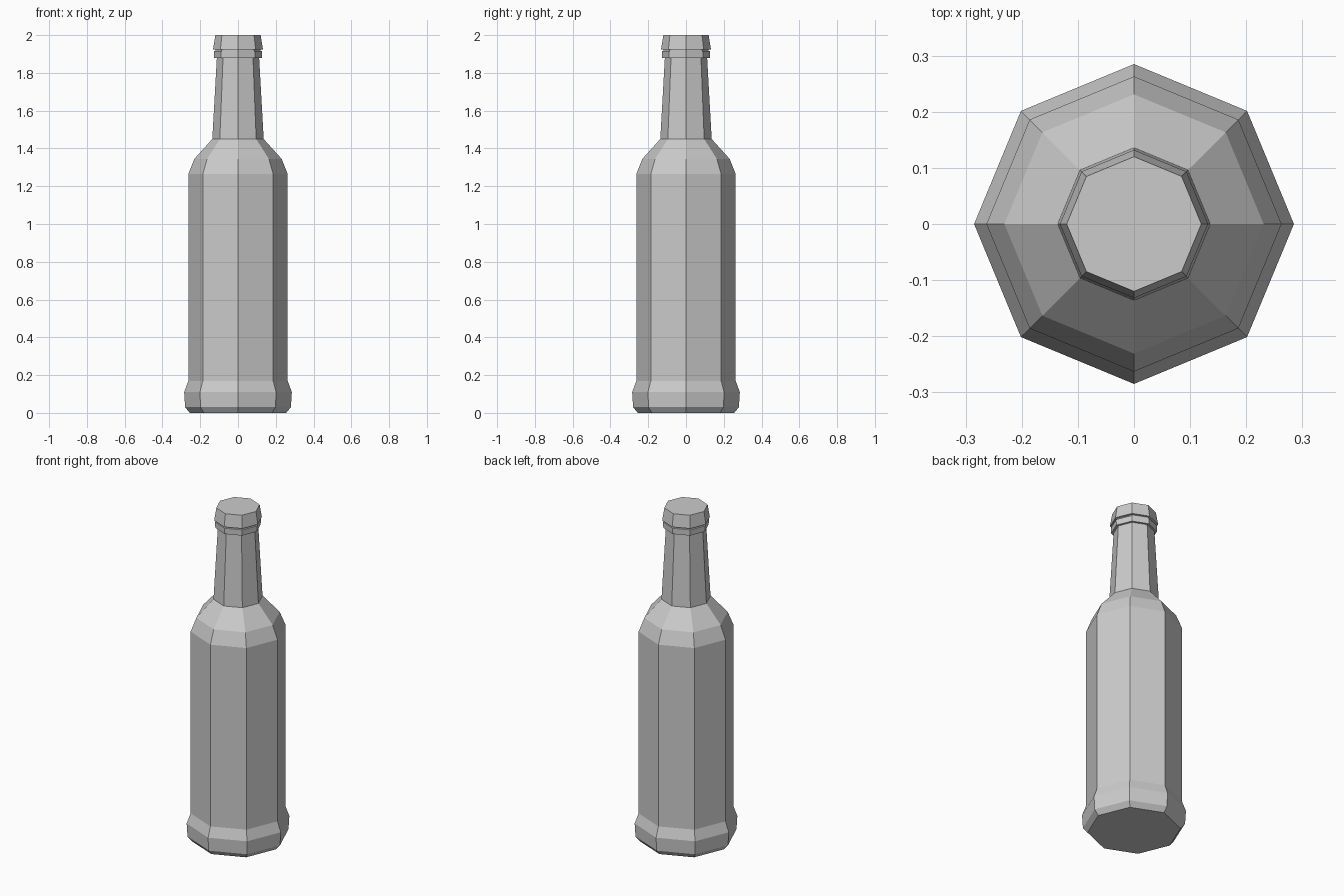
import bpy, bmesh
from math import cos, sin, tau

if "Cube" in bpy.data.objects:
    bpy.data.objects.remove(bpy.data.objects["Cube"])

SIDES = 8


def lathe(name, profile):
    """Revolve (radius, height) pairs into a closed, flat-faced solid."""
    bm = bmesh.new()
    rings = [[bm.verts.new((r * cos(tau * i / SIDES), r * sin(tau * i / SIDES), z))
              for i in range(SIDES)] for r, z in profile]
    for low, high in zip(rings, rings[1:]):
        for i in range(SIDES):
            j = (i + 1) % SIDES
            bm.faces.new((low[i], low[j], high[j], high[i]))
    bm.faces.new(rings[0][::-1])
    bm.faces.new(rings[-1])
    mesh = bpy.data.meshes.new(name)
    bm.to_mesh(mesh)
    bm.free()
    obj = bpy.data.objects.new(name, mesh)
    bpy.context.collection.objects.link(obj)
    return obj


lathe("bottle", [
    # foot with flared band
    (0.255, 0.0), (0.28, 0.03), (0.285, 0.11), (0.263, 0.17),
    # straight body and shoulder
    (0.263, 1.265), (0.231, 1.345), (0.136, 1.45),
    # tapering neck
    (0.112, 1.88),
    # collar ring and narrow groove
    (0.126, 1.88), (0.127, 1.915), (0.12, 1.917), (0.12, 1.923),
    # mouth cap
    (0.132, 1.925), (0.12, 2.0),
])
